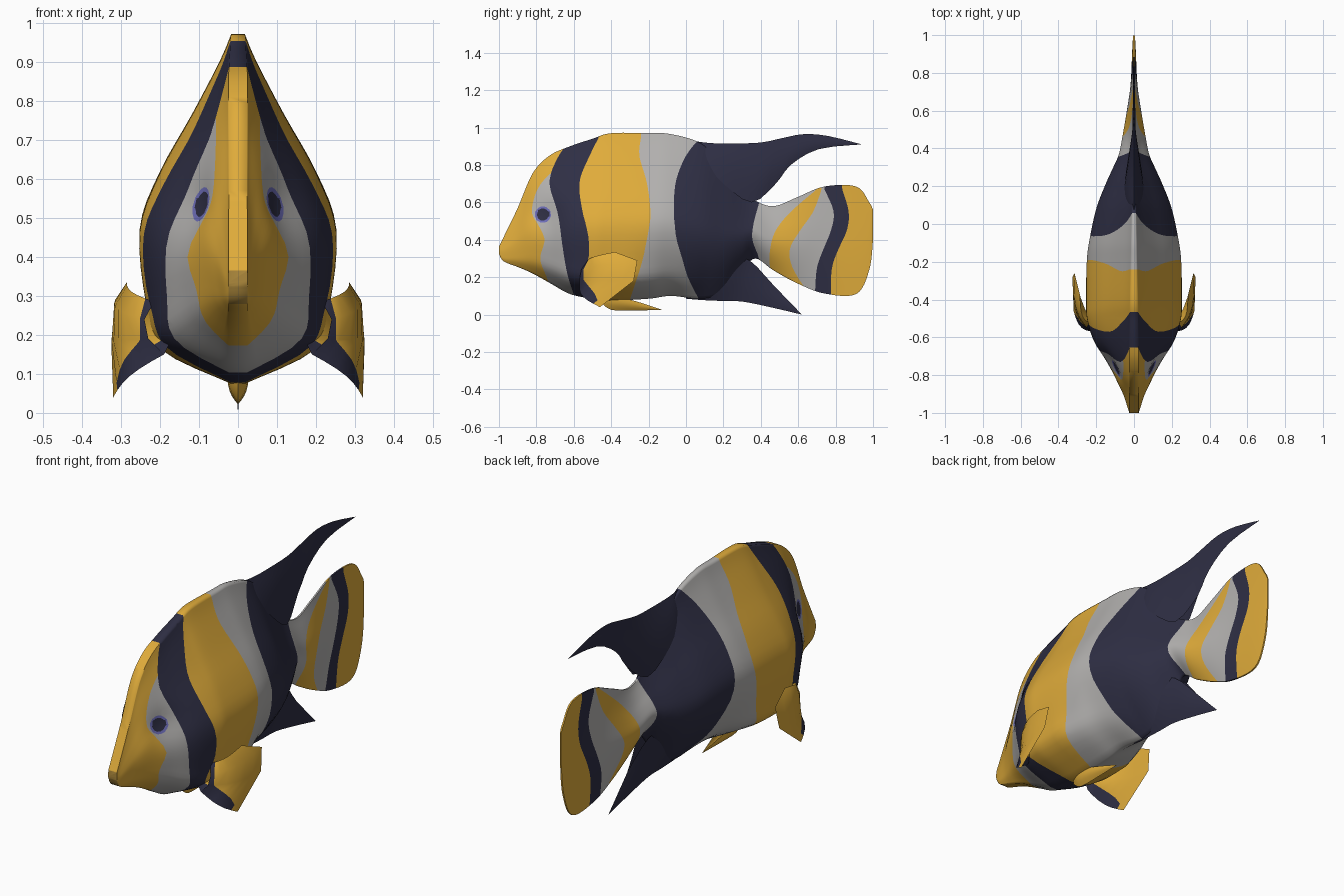
import bpy, bmesh, math
from mathutils import Vector

cube = bpy.data.objects.get("Cube")
if cube:
    bpy.data.objects.remove(cube, do_unlink=True)


def material(name, rgb):
    m = bpy.data.materials.new(name)
    m.use_nodes = True
    m.diffuse_color = (*rgb, 1)
    m.node_tree.nodes["Principled BSDF"].inputs["Base Color"].default_value = (*rgb, 1)
    return m


ORANGE, GREY, NAVY, BLUE, MOUTH = range(5)
MATERIALS = [
    material("golden orange", (.74, .41, .043)),
    material("pale grey", (.45, .44, .43)),
    material("dark navy", (.028, .028, .058)),
    material("eye blue", (.16, .16, .5)),
    material("mouth brown", (.42, .25, .045)),
]


def finish(bm, name):
    bmesh.ops.remove_doubles(bm, verts=bm.verts, dist=.0004)
    bmesh.ops.recalc_face_normals(bm, faces=bm.faces)
    mesh = bpy.data.meshes.new(name)
    bm.to_mesh(mesh)
    bm.free()
    for m in MATERIALS:
        mesh.materials.append(m)
    obj = bpy.data.objects.new(name, mesh)
    bpy.context.collection.objects.link(obj)
    bpy.ops.object.select_all(action='DESELECT')
    obj.select_set(True)
    bpy.context.view_layer.objects.active = obj
    bpy.ops.object.shade_smooth_by_angle(angle=math.radians(70))


def spline(points, steps):
    """Smooth curve through points of any dimension."""
    p = [Vector(q) for q in points]
    p = [p[0]] + p + [p[-1]]
    out = []
    for a, b, c, d in zip(p, p[1:], p[2:], p[3:]):
        for k in range(steps):
            t = k / steps
            out.append(b + (c - a) * (t / 2) + (a * 2 - b * 5 + c * 4 - d) * (t * t / 2)
                       + (b * 3 - a - c * 3 + d) * (t ** 3 / 2))
    return out + [p[-1]]


def lookup(levels, values, z):
    """Straight-line interpolation, held constant past the ends."""
    if z <= levels[0]:
        return values[0]
    for i in range(1, len(levels)):
        if z <= levels[i]:
            t = (z - levels[i - 1]) / (levels[i] - levels[i - 1])
            return values[i - 1] + t * (values[i] - values[i - 1])
    return values[-1]


def cut(bm, g):
    """Insert edges where g changes sign."""
    value = {v: g(v.co) for v in bm.verts}
    new = set()
    for e in list(bm.edges):
        a, b = e.verts
        if value[a] * value[b] < 0:
            new.add(bmesh.utils.edge_split(e, a, value[a] / (value[a] - value[b]))[1])
    for f in list(bm.faces):
        pair = [v for v in f.verts if v in new]
        if len(pair) == 2:
            bmesh.utils.face_split(f, *pair)


# Body and tail: stations of (y, bottom, top, half width)
STATIONS = [
    (-1, .325, .365, .025), (-.975, .285, .415, .033), (-.9, .255, .57, .058),
    (-.82, .22, .755, .1), (-.73, .17, .85, .15), (-.62, .11, .9, .212),
    (-.5, .085, .94, .248), (-.4, .075, .97, .252), (-.2, .085, .97, .25),
    (-.08, .1, .965, .235), (.08, .085, .915, .2), (.2, .12, .8, .155),
    (.3, .23, .67, .11), (.37, .3, .61, .08), (.47, .235, .58, .06),
    (.6, .165, .63, .038), (.74, .113, .685, .018), (.91, .11, .685, .01),
    (.98, .24, .6, .006), (1, .4, .56, .003),
]
# Half cross-section: height fraction, width fraction
SECTION = spline([(0, 0), (.1, .78), (.23, .93), (.44, 1), (.6, .79),
                  (.77, .43), (.92, .13), (1, 0)], 4)

# Stripe borders: y of each border at shared heights
BODY_Z = (.08, .2, .3, .4, .48, .56, .71, .85, .95)
TAIL_Z = (.12, .25, .35, .45, .55, .67)
BORDERS = [
    (BODY_Z, (-.7, -.745, -.78, -.755, -.79, -.825, -.77, -.6, -.5), GREY),
    (BODY_Z, (-.59, -.63, -.65, -.665, -.675, -.69, -.73, -.68, -.6), NAVY),
    (BODY_Z, (-.46, -.555, -.52, -.52, -.535, -.555, -.57, -.515, -.465), ORANGE),
    (BODY_Z, (-.3, -.26, -.23, -.21, -.195, -.19, -.21, -.25, -.24), GREY),
    (BODY_Z, (.07, .01, -.02, -.05, -.06, -.065, -.055, 0, .08), NAVY),
    (BODY_Z, (.4, .4, .39, .355, .36, .38, .42, .42, .42), GREY),
    (TAIL_Z, (.5, .45, .45, .48, .56, .7), ORANGE),
    (TAIL_Z, (.65, .57, .555, .61, .68, .725), GREY),
    (TAIL_Z, (.69, .7, .735, .775, .79, .74), NAVY),
    (TAIL_Z, (.775, .78, .815, .86, .87, .835), ORANGE),
]
BORDERS = [(*zip(*spline(list(zip(levels, ys)), 4)), after) for levels, ys, after in BORDERS]


def past(border, co):
    """Distance behind a stripe border."""
    return co.y - lookup(border[0], border[1], co.z)


def eye_distance(co):
    return math.hypot(co.y + .765, co.z - .535)


def body_colour(co):
    if co.y < -.97 and co.z < .36 and abs(co.x) < .015:
        return MOUTH
    if eye_distance(co) < .033:
        return NAVY
    if eye_distance(co) < .044:
        return BLUE
    colour = ORANGE
    for border in BORDERS:
        if past(border, co) > 0:
            colour = border[2]
    return colour


def build_body():
    bm = bmesh.new()
    rings = []
    for y, low, high, w in spline(STATIONS, 6):
        ridge = min(w, lookup((-.7, -.4, 0, .4), (.024, .018, .01, .004), y))
        keel = lookup((-.85, -.6, -.3, .1), (.4, 0, 0, 1), y)
        half = []
        for t, f in SECTION:
            if t < .44:  # belly turns from round to V-shaped
                f += keel * (math.sin(math.pi / 2 * t / .44) - f)
            x, z = ridge + f * (w - ridge), low + t * (high - low)
            # shallow eye socket
            x *= 1 - .24 * math.exp(-(eye_distance(Vector((x, y, z))) / .09) ** 2)
            half.append((x, z))
        outline = half + [(-x, z) for x, z in reversed(half)]
        rings.append([bm.verts.new((x, y, z)) for x, z in outline])
    for r, s in zip(rings, rings[1:]):
        for i in range(len(r)):
            j = (i + 1) % len(r)
            bm.faces.new((r[i], r[j], s[j], s[i]))
    bm.faces.new(rings[0])
    bm.faces.new(rings[-1])
    for border in BORDERS:
        cut(bm, lambda co: past(border, co))
    for radius in (.044, .033):
        cut(bm, lambda co: eye_distance(co) - radius)
    for f in bm.faces:
        f.material_index = body_colour(f.calc_center_median())
    finish(bm, "body")


def build_fin(name, root, tip, thickness, colour, side=1, steps=3, bend=(0, 0, 0)):
    """Lens-shaped fin between two edges; thickness is the half width along the root."""
    bm = bmesh.new()
    roots, tips = spline(root, steps), spline(tip, steps)
    thick = [max(0, v.x) for v in spline([(t, 0) for t in thickness], steps)]
    span, last = 6, len(roots) - 1
    for sign in (1, -1):
        grid = []
        for i, (a, b) in enumerate(zip(roots, tips)):
            row = []
            for k in range(span + 1):
                s = k / span
                bulge = .009 * math.sin(math.pi * s) * math.sin(math.pi * i / last)
                p = a.lerp(b, s) + Vector(bend) * math.sin(math.pi * s)
                p.x = side * (p.x + sign * (thick[i] * (1 - s) + bulge))
                row.append(bm.verts.new(p))
            grid.append(row)
        for r, q in zip(grid, grid[1:]):
            for k in range(span):
                bm.faces.new((r[k], r[k + 1], q[k + 1], q[k]))
    if colour == ORANGE:  # the dark stripe runs on over the fin root
        cut(bm, lambda co: past(BORDERS[2], co))
    for f in bm.faces:
        ahead = past(BORDERS[2], f.calc_center_median()) < 0
        f.material_index = NAVY if ahead else colour
    finish(bm, name)


def flat(points):
    return [(0, y, z) for y, z in points]


# Striped body with tail
build_body()

# Swept dorsal fin
build_fin("dorsal_fin",
          flat([(.03, .86), (.1, .81), (.2, .7), (.35, .6), (.48, .7), (.56, .8), (.71, .885), (.94, .91)]),
          flat([(.03, .93), (.13, .917), (.25, .915), (.4, .92), (.52, .945), (.63, .965), (.76, .955), (.94, .91)]),
          (0, .035, .05, .03, 0, 0, 0, 0), NAVY)

# Anal fin under the tail root
build_fin("anal_fin",
          flat([(0, .14), (.14, .2), (.25, .29), (.34, .29), (.47, .155), (.62, 0)]),
          flat([(0, .085), (.1, .077), (.2, .073), (.3, .07), (.45, .04), (.62, 0)]),
          (0, .05, .06, .03, 0, 0), NAVY)

# Pelvic fin beneath the belly
build_fin("pelvic_fin",
          flat([(-.46, .1), (-.4, .1), (-.28, .075), (-.13, .027)]),
          flat([(-.45, .06), (-.4, .026), (-.3, .022), (-.13, .025)]),
          (0, .025, .02, 0), ORANGE)

# Paired pectoral fins
for label, side in (("left", 1), ("right", -1)):
    build_fin(label + "_pectoral_fin",
              [(.19, -.57, .15), (.2, -.57, .19), (.21, -.56, .24), (.215, -.53, .285)],
              [(.32, -.46, .04), (.325, -.28, .18), (.315, -.26, .29), (.285, -.38, .335)],
              (0, .03, .03, 0), ORANGE, side, 1, (.022, -.035, 0))
